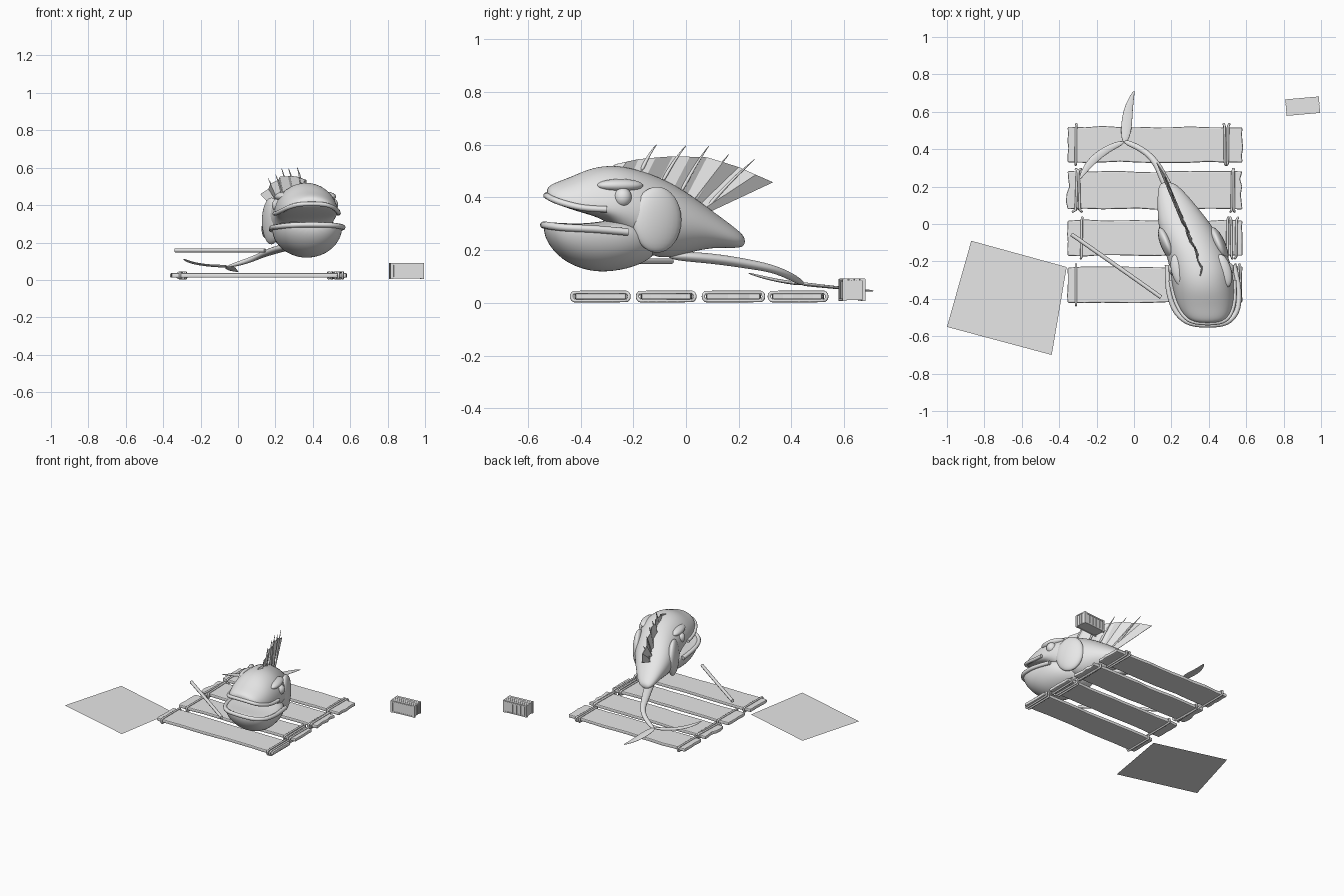
import bpy, bmesh, math, random
from mathutils import Vector, Matrix

random.seed(4)
if "Cube" in bpy.data.objects:
    bpy.data.objects.remove(bpy.data.objects["Cube"], do_unlink=True)

grey = bpy.data.materials.new("plain grey")
grey.use_nodes = True
grey.diffuse_color = (0.8, 0.8, 0.8, 1)
grey.node_tree.nodes["Principled BSDF"].inputs["Base Color"].default_value = (0.8, 0.8, 0.8, 1)


def add(name, data):
    ob = bpy.data.objects.new(name, data)
    bpy.context.scene.collection.objects.link(ob)
    data.materials.append(grey)
    return ob


def from_bmesh(name, bm, smooth=False):
    bmesh.ops.recalc_face_normals(bm, faces=bm.faces)
    for f in bm.faces:
        f.smooth = smooth
    me = bpy.data.meshes.new(name)
    bm.to_mesh(me)
    bm.free()
    return add(name, me)


def skin(name, rings, subdivide=2):
    """Smooth closed surface through a row of rings."""
    bm = bmesh.new()
    rows = [[bm.verts.new(p) for p in r] for r in rings]
    n = len(rows[0])
    for a, b in zip(rows, rows[1:]):
        for i in range(n):
            bm.faces.new((a[i], a[(i + 1) % n], b[(i + 1) % n], b[i]))
    bm.faces.new(rows[0])
    bm.faces.new(rows[-1])
    ob = from_bmesh(name, bm, True)
    mod = ob.modifiers.new("smooth", 'SUBSURF')
    mod.levels = mod.render_levels = subdivide
    return ob


def sweep(name, path, n=8):
    """Flat-oval tube along points given as (x, y, z, half width, half height)."""
    pts = [Vector(p[:3]) for p in path]
    rings = []
    for i, p in enumerate(path):
        t = (pts[min(i + 1, len(pts) - 1)] - pts[max(i - 1, 0)]).normalized()
        side = t.cross(Vector((0, 0, 1))).normalized()
        up = side.cross(t)
        rings.append([pts[i] + side * p[3] * math.cos(a) + up * p[4] * math.sin(a)
                      for a in (math.tau * k / n for k in range(n))])
    return skin(name, rings)


def tube(name, pts, radius, closed=False):
    cu = bpy.data.curves.new(name, 'CURVE')
    cu.dimensions = '3D'
    cu.bevel_depth = radius
    cu.bevel_resolution = 2
    cu.resolution_u = 4
    cu.use_fill_caps = True
    sp = cu.splines.new('NURBS')
    sp.points.add(len(pts) - 1)
    for q, p in zip(sp.points, pts):
        q.co = (*p, 1)
    sp.order_u = 3
    sp.use_cyclic_u = closed
    sp.use_endpoint_u = not closed
    return add(name, cu)


def ball(name, loc, radii, turn=0):
    bm = bmesh.new()
    bmesh.ops.create_uvsphere(bm, u_segments=24, v_segments=16, radius=1)
    m = Matrix.Translation(loc) @ Matrix.Rotation(turn, 4, 'Z') @ Matrix.Diagonal((*radii, 1))
    bmesh.ops.transform(bm, matrix=m, verts=bm.verts)
    return from_bmesh(name, bm, True)


def boxes(name, parts, matrix):
    bm = bmesh.new()
    for loc, size in parts:
        bmesh.ops.create_cube(bm, size=1, matrix=matrix @ Matrix.Translation(loc)
                              @ Matrix.Diagonal((*size, 1)))
    return from_bmesh(name, bm)


# Fish: the centre line bends toward the tail
def mid(y):
    return 0.27 - 0.42 * y if y > -0.2 else 0.33 - 0.12 * y


def section(y, low, high, half, widest):
    zm = low + (high - low) * widest
    ring = []
    for k in range(16):
        a = math.tau * k / 16
        s = math.sin(a)
        ring.append((mid(y) + half * math.cos(a), y, zm + s * (high - zm if s > 0 else zm - low)))
    return ring


def lip(name, stations, radius):
    rings = [section(*s) for s in stations]
    tube(name, [r[8] for r in reversed(rings)] + [r[0] for r in rings], radius)


# Stations: y, bottom, top, half width, height of the widest point
body = [(-.53, .40, .435, .06, .2), (-.505, .38, .455, .115, .15), (-.44, .355, .478, .15, .12),
        (-.37, .335, .512, .165, .12), (-.30, .312, .526, .17, .2), (-.22, .22, .52, .17, .45),
        (-.1, .155, .482, .165, .5), (0, .185, .425, .145, .5), (.1, .21, .35, .105, .5),
        (.19, .205, .283, .065, .5), (.225, .215, .25, .03, .5)]
jaw = [(-.54, .265, .303, .06, .8), (-.52, .215, .306, .12, .85), (-.47, .16, .303, .165, .88),
       (-.40, .125, .30, .185, .9), (-.32, .11, .308, .19, .85), (-.22, .125, .33, .178, .7),
       (-.15, .155, .31, .14, .5), (-.11, .19, .27, .07, .5)]
skin("fish_body", [section(*s) for s in body])
skin("lower_jaw", [section(*s) for s in jaw])
lip("upper_lip", body[:5], 0.012)
lip("lower_lip", jaw[:6], 0.014)

for side, word in ((1, "left"), (-1, "right")):
    ball(word + "_eye", (mid(-.24) + side * .143, -.24, .40), (.034, .034, .037))
    ball(word + "_brow", (mid(-.25) + side * .12, -.25, .445), (.04, .09, .025), .25)
    ball(word + "_gill_cover", (mid(-.11) + side * .138, -.11, .315), (.035, .10, .125), .4)

# Pleated back fin and its spines
fin_base = [(-.30, .50), (-.2, .50), (-.1, .46), (0, .40), (.05, .37), (.08, .34)]
fin_top = [(-.27, .525), (-.18, .545), (-.05, .556), (.08, .552), (.2, .515), (.33, .457)]
bm = bmesh.new()
rows = []
for i in range(11):
    k, h = divmod(i, 2)
    row = []
    for line in (fin_base, fin_top):
        a, b = line[k], line[min(k + 1, 5)]
        y, z = [(p + (q - p) * h / 2) for p, q in zip(a, b)]
        row.append(bm.verts.new((mid(y) + (.008 if h else -.008), y, z)))
    rows.append(row)
for a, b in zip(rows, rows[1:]):
    bm.faces.new((a[0], b[0], b[1], a[1]))
fin = from_bmesh("back_fin", bm)
fin.modifiers.new("thickness", 'SOLIDIFY').thickness = 0.005

for i, (y0, z0, y1, z1) in enumerate([(-.17, .50, -.11, .602), (-.09, .46, .003, .60),
                                      (-.02, .42, .09, .60), (.03, .38, .167, .568),
                                      (.07, .35, .267, .55)]):
    path = []
    for t in (0, .3, .65, 1):
        y = y0 + (y1 - y0) * t
        z = z0 + (z1 - z0) * t + .04 * t * (1 - t)
        path.append((mid(y), y, z, .009 * (1 - .8 * t), .009 * (1 - .8 * t)))
    sweep(f"fin_spine_{i + 1}", path)

# Tail stalk and forked tail
sweep("tail_stalk", [(.30, -.08, .18, .03, .02), (.23, .1, .17, .036, .022),
                     (.155, .25, .145, .026, .02), (.12, .33, .13, .02, .016),
                     (.05, .4, .10, .017, .016), (-.06, .445, .07, .018, .01)])
sweep("tail_lobe_back", [(-.05, .43, .073, .014, .009), (-.042, .5, .065, .034, .007),
                         (-.034, .6, .055, .029, .006), (-.015, .67, .048, .016, .005),
                         (.002, .715, .045, .003, .003)])
sweep("tail_lobe_side", [(-.05, .44, .073, .014, .009), (-.14, .405, .075, .022, .007),
                         (-.22, .345, .085, .026, .006), (-.27, .28, .10, .017, .005),
                         (-.293, .235, .113, .003, .003)])


# Raft planks with uneven edges
def plank(name, y0, y1, rough):
    def wobble(amount):
        return random.uniform(-amount, amount)
    left, right, steps = -.355, .58, 10
    edge = [(left + (right - left) * i / steps, y0 + wobble(.004)) for i in range(steps + 1)]
    edge += [(right + wobble(rough), y0 + (y1 - y0) * i / 5) for i in range(1, 5)]
    edge += [(right - (right - left) * i / steps, y1 + wobble(.004)) for i in range(steps + 1)]
    edge += [(left + wobble(rough), y1 - (y1 - y0) * i / 5) for i in range(1, 5)]
    bm = bmesh.new()
    face = bm.faces.new([bm.verts.new((x, y, .012)) for x, y in edge])
    top = bmesh.ops.extrude_face_region(bm, geom=[face])["geom"]
    bmesh.ops.translate(bm, vec=(0, 0, .024), verts=[v for v in top if isinstance(v, bmesh.types.BMVert)])
    ob = from_bmesh(name, bm)
    bev = ob.modifiers.new("rounded", 'BEVEL')
    bev.width, bev.segments, bev.angle_limit = .007, 2, math.radians(60)


def rope(name, x, y0, y1, slant):
    pts = []
    for k in range(24):
        a = math.tau * k / 24
        c, s = math.cos(a), math.sin(a)
        y = (y0 + y1) / 2 + (.014 * c + math.copysign((y1 - y0) / 2, c))
        pts.append((x + slant * c, y, .024 + .016 * s))
    tube(name, pts, .0065, True)


raft = [(-.42, -.23, .004, [(-.31, 0), (.54, .003), (.56, .003)]),
        (-.17, .02, .004, [(-.28, .004), (.50, .004), (.52, -.006), (.548, .008)]),
        (.08, .28, .014, [(-.305, .022), (-.295, -.016), (.525, .008), (.533, -.004)]),
        (.33, .52, .004, [(-.31, .002), (.485, -.005), (.503, .006)])]
for i, (y0, y1, rough, ropes) in enumerate(raft):
    plank(f"raft_plank_{i + 1}", y0, y1, rough)
    for j, (x, slant) in enumerate(ropes):
        rope(f"plank_{i + 1}_rope_{j + 1}", x, y0, y1, slant)

# Pole above the raft
tube("pole", [(-.335, -.055, .158), (-.09, -.225, .158), (.145, -.392, .158)], .011)

# Flat sheet beside the raft
bm = bmesh.new()
bm.faces.new([bm.verts.new(p) for p in
              ((-1, -.55, 0), (-.44, -.70, 0), (-.36, -.23, 0), (-.87, -.09, 0))])
for f in bm.faces:
    f.normal_update()
from_bmesh("ground_sheet", bm)

# Slatted crate
place = Matrix.Translation((.902, .63, .006)) @ Matrix.Rotation(math.radians(5), 4, 'Z')
w, d, h = .18, .088, .084
boxes("crate_core", [((0, 0, h / 2), (w - .012, d - .012, h - .008))], place)
boxes("crate_posts", [((sx * (w / 2 - .007), sy * (d / 2 - .007), h / 2), (.014, .014, h))
                      for sx in (-1, 1) for sy in (-1, 1)], place)
slats = [((-.06 + .03 * i, sy * (d / 2 - .005), h / 2), (.026, .006, h - .01))
         for i in range(5) for sy in (-1, 1)]
slats += [((sx * (w / 2 - .005), -.02 + .02 * i, h / 2), (.006, .017, h - .01))
          for i in range(3) for sx in (-1, 1)]
boxes("crate_side_slats", slats, place)
boxes("crate_lid_slats", [((0, -.0315 + .021 * i, h - .002), (w, .018, .007)) for i in range(4)], place)
boxes("crate_bands", [((0, sy * (d / 2 - .002), z), (w, .004, .008))
                      for sy in (-1, 1) for z in (.006, h - .007)], place)
